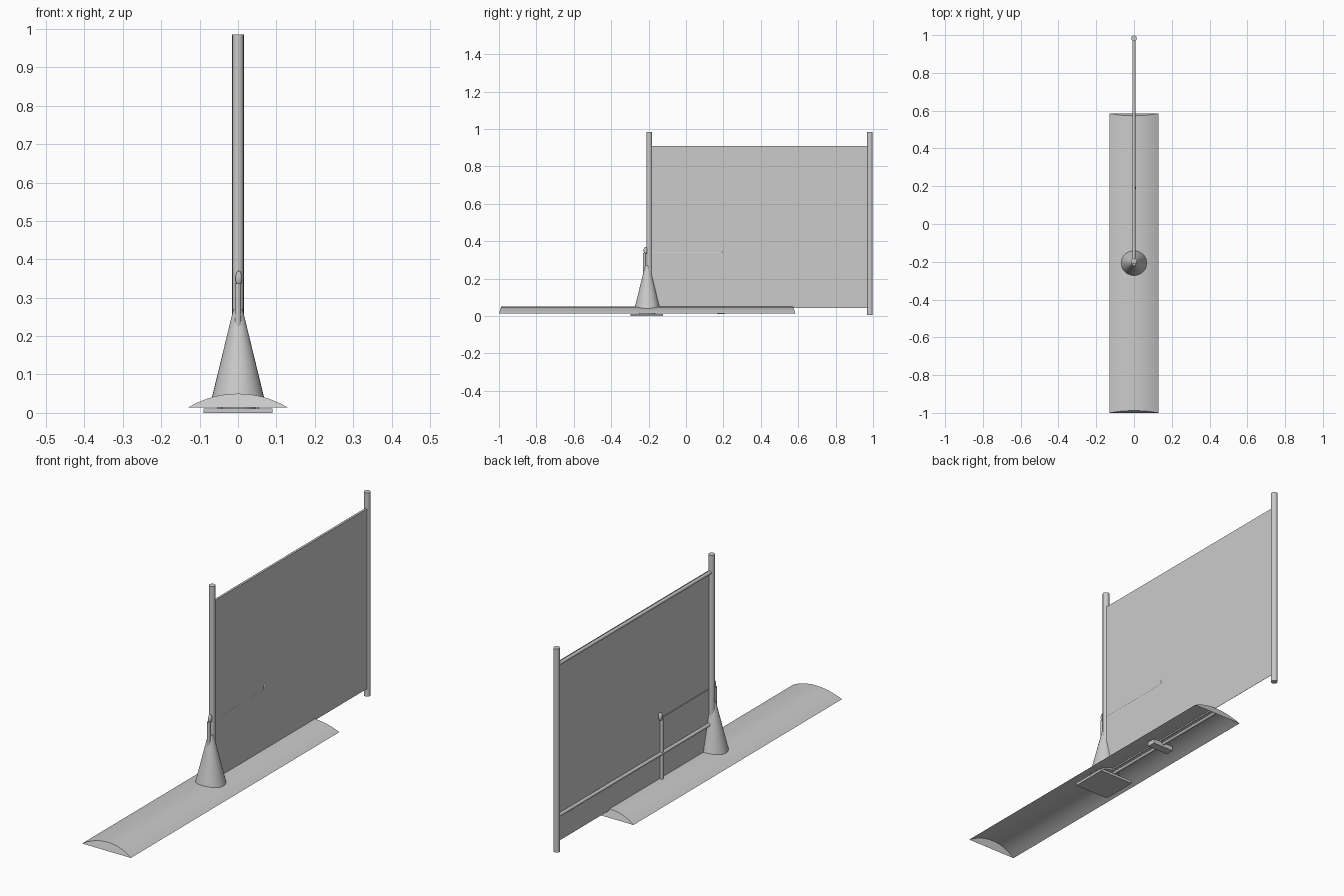
import bpy, bmesh, math
from mathutils import Vector

cube = bpy.data.objects.get("Cube")
if cube:
    bpy.data.objects.remove(cube)

GREY = (0.6, 0.6, 0.6, 1)
grey = bpy.data.materials.new("plain_grey")
grey.use_nodes = True
grey.diffuse_color = GREY
grey.node_tree.nodes["Principled BSDF"].inputs["Base Color"].default_value = GREY


def finish(name, bm, smooth=False):
    bmesh.ops.recalc_face_normals(bm, faces=bm.faces)
    mesh = bpy.data.meshes.new(name)
    bm.to_mesh(mesh)
    bm.free()
    mesh.materials.append(grey)
    obj = bpy.data.objects.new(name, mesh)
    bpy.context.collection.objects.link(obj)
    if smooth:
        bpy.ops.object.select_all(action='DESELECT')
        obj.select_set(True)
        bpy.context.view_layer.objects.active = obj
        bpy.ops.object.shade_smooth_by_angle(angle=math.radians(40))
    return obj


def rod(name, start, end, r1, r2=None, sides=16):
    """Round bar or cone between two points."""
    start, end = Vector(start), Vector(end)
    axis = end - start
    bm = bmesh.new()
    bmesh.ops.create_cone(bm, cap_ends=True, segments=sides, radius1=r1,
                          radius2=r1 if r2 is None else r2, depth=axis.length)
    turn = axis.to_track_quat('Z', 'Y').to_matrix().to_4x4()
    bm.transform(turn)
    bmesh.ops.translate(bm, verts=bm.verts, vec=(start + end) / 2)
    return finish(name, bm, True)


def box(name, centre, size):
    bm = bmesh.new()
    bmesh.ops.create_cube(bm, size=1)
    bmesh.ops.scale(bm, verts=bm.verts, vec=size)
    bmesh.ops.translate(bm, verts=bm.verts, vec=centre)
    return finish(name, bm)


# Arched hull board: hollow below, closed ends that lean slightly inward
bm = bmesh.new()
HALF, LOW, RISE, STEPS = 0.13, 0.014, 0.036, 20
ends = []
for y, lean in ((-1.0, 0.012), (0.585, -0.012)):
    row = []
    for i in range(STEPS + 1):
        t = 2 * i / STEPS - 1
        h = 1 - abs(t) ** 2.1
        row.append(bm.verts.new((HALF * t, y + lean * h, LOW + RISE * h)))
    ends.append(row)
    bm.faces.new(row)
for i in range(STEPS):
    bm.faces.new((ends[0][i], ends[0][i + 1], ends[1][i + 1], ends[1][i]))
finish("hull_board", bm, True)

# Cone mount and the two tall poles
FRONT, BACK, MID = -0.196, 0.983, 0.185
rod("mount_cone", (0, -0.207, 0.04), (0, -0.207, 0.27), 0.068, 0.012, 32)
rod("front_pole", (0, FRONT, 0.06), (0, FRONT, 0.985), 0.015)
rod("back_pole", (0, BACK, 0.005), (0, BACK, 0.985), 0.015)

# Flat sheet held against the rails
box("sheet", (0.0075, (FRONT + BACK) / 2, 0.476), (0.001, BACK - FRONT, 0.866))
for name, z in (("top_rail", 0.901), ("lower_rail", 0.172)):
    rod(name, (0, FRONT, z), (0, BACK, z), 0.008)

# Control levers with rounded knobs, joined by a thin wire
for name, y, low in (("front_lever", -0.222, 0.2), ("middle_lever", MID, 0.045)):
    rod(name, (0, y, low), (0, y, 0.337), 0.008)
    bm = bmesh.new()
    bmesh.ops.create_uvsphere(bm, u_segments=14, v_segments=10, radius=1)
    bmesh.ops.scale(bm, verts=bm.verts, vec=(0.009, 0.011, 0.02))
    bmesh.ops.translate(bm, verts=bm.verts, vec=(0.002, y + 0.006, 0.35))
    finish(name + "_knob", bm, True)
rod("lever_wire", (0.006, -0.222, 0.338), (0.006, MID, 0.338), 0.0025, sides=8)

# Underside: square foot plate on a hub, small foot and a spine rod
box("foot_plate", (0, -0.21, 0.006), (0.18, 0.175, 0.012))
rod("foot_hub", (0, -0.207, 0.01), (0, -0.207, 0.045), 0.045, sides=32)
box("small_foot", (0, MID, 0.023), (0.11, 0.04, 0.022))
rod("spine_rod", (0, -0.207, 0.028), (0, 0.575, 0.028), 0.007, sides=12)
